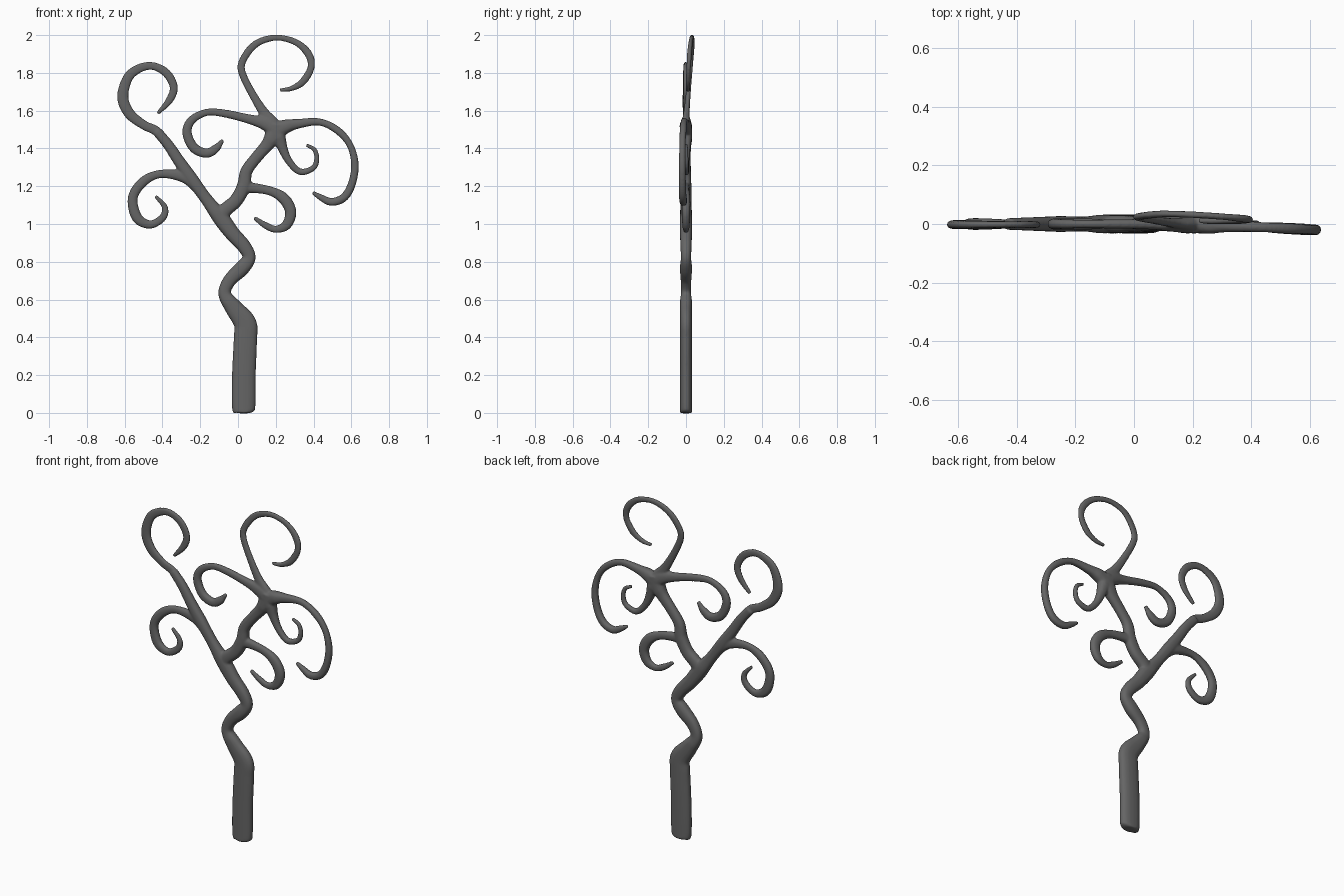
import bpy, bmesh
from math import cos, sin, pi, copysign
from mathutils import Vector

SIDES, STEPS = 20, 7


def catmull(p0, p1, p2, p3, t):
    return 0.5 * (2 * p1 + (p2 - p0) * t + (2 * p0 - 5 * p1 + 4 * p2 - p3) * t * t
                  + (3 * p1 - p0 - 3 * p2 + p3) * t ** 3)


def branch(name, pts, lean=lambda x, z: 0.0, flat=0.9):
    """Sweep a flattened round section along (x, z, half width) points; lean gives y."""
    P = [Vector(p) for p in pts]
    P = [2 * P[0] - P[1]] + P + [2 * P[-1] - P[-2]]
    path = [catmull(*P[i:i + 4], s / STEPS) for i in range(len(P) - 3) for s in range(STEPS)]
    path.append(P[-2])
    bm = bmesh.new()
    rings = []
    for i, (x, z, w) in enumerate(path):
        a, b = path[max(i - 1, 0)], path[min(i + 1, len(path) - 1)]
        t = Vector((b.x - a.x, 0, b.y - a.y)).normalized()
        n = Vector((t.z, 0, -t.x))
        d = min(0.032, max(flat * w, min(w, 0.011)))
        ring = []
        for k in range(SIDES):
            c, s = cos(2 * pi * k / SIDES), sin(2 * pi * k / SIDES)
            u = copysign(abs(c) ** 0.85, c) * w
            v = copysign(abs(s) ** 0.85, s) * d
            ring.append(bm.verts.new(Vector((x, lean(x, z) + v, z)) + n * u))
        rings.append(ring)
    for r, q in zip(rings, rings[1:]):
        for k in range(SIDES):
            j = (k + 1) % SIDES
            bm.faces.new((r[k], r[j], q[j], q[k]))
    bm.faces.new(rings[0][::-1])
    bm.faces.new(rings[-1])
    bmesh.ops.recalc_face_normals(bm, faces=bm.faces)
    me = bpy.data.meshes.new(name)
    bm.to_mesh(me)
    bm.free()
    ob = bpy.data.objects.new(name, me)
    bpy.context.collection.objects.link(ob)
    return ob


# trunk running on into the left limb
trunk = branch("curly_tree", [
    (.03, -.002, .028), (.03, .006, .05), (.03, .03, .062), (.031, .2, .063), (.039, .39, .062),
    (.037, .475, .06), (-.022, .555, .047), (-.07, .63, .034), (-.045, .7, .035),
    (.02, .765, .04), (.059, .82, .034), (.033, .88, .037), (-.03, .95, .04),
    (-.09, 1.03, .043), (-.17, 1.135, .032), (-.25, 1.245, .034), (-.31, 1.33, .031),
    (-.37, 1.42, .028), (-.43, 1.49, .025)], flat=0.8)

parts = [trunk]
parts.append(branch("upper_left_curl", [
    (-.37, 1.42, .027), (-.43, 1.49, .026), (-.50, 1.525, .025), (-.575, 1.585, .029),
    (-.61, 1.67, .03), (-.585, 1.77, .027), (-.53, 1.82, .024), (-.455, 1.837, .021),
    (-.38, 1.8, .023), (-.34, 1.725, .022), (-.363, 1.655, .02), (-.425, 1.585, .009)],
    lambda x, z: -.002, 0.52))
parts.append(branch("lower_left_curl", [
    (-.22, 1.2, .03), (-.29, 1.25, .03), (-.41, 1.265, .022), (-.50, 1.225, .026),
    (-.557, 1.14, .026), (-.535, 1.035, .028), (-.465, .997, .022), (-.398, 1.035, .02),
    (-.388, 1.09, .016), (-.437, 1.148, .009)], flat=0.72))
parts.append(branch("right_stem", [
    (-.1, 1.01, .035), (-.07, 1.07, .037), (-.01, 1.125, .036), (.03, 1.2, .036),
    (.045, 1.28, .032), (.1, 1.355, .031), (.16, 1.425, .036), (.2, 1.49, .055),
    (.205, 1.53, .04)], flat=0.8))
parts.append(branch("lower_right_curl", [
    (.015, 1.19, .04), (.07, 1.192, .028), (.17, 1.175, .024), (.242, 1.135, .03),
    (.279, 1.065, .03), (.257, .995, .026), (.2, .972, .019), (.145, .993, .018),
    (.086, 1.033, .01)], flat=0.75))
parts.append(branch("hub_left_curl", [
    (.21, 1.49, .045), (.15, 1.53, .038), (.06, 1.555, .025), (-.07, 1.585, .021),
    (-.165, 1.591, .019), (-.245, 1.55, .022), (-.27, 1.485, .025), (-.235, 1.405, .026),
    (-.168, 1.375, .025), (-.117, 1.4, .022), (-.08, 1.445, .009)], flat=0.75))
parts.append(branch("top_curl", [
    (.2, 1.5, .045), (.175, 1.54, .036), (.13, 1.6, .026), (.07, 1.7, .021), (.022, 1.8, .02),
    (.023, 1.86, .02), (.075, 1.937, .02), (.14, 1.975, .018), (.22, 1.986, .016),
    (.31, 1.96, .018), (.373, 1.9, .021), (.387, 1.83, .019), (.345, 1.755, .02),
    (.285, 1.718, .014), (.222, 1.708, .009)],
    lambda x, z: max(0, z - 1.55) * (.085 - .12 * max(0, x - .1)), 0.6))
parts.append(branch("right_curl", [
    (.2, 1.49, .045), (.25, 1.515, .038), (.315, 1.53, .026), (.43, 1.54, .019),
    (.525, 1.497, .02), (.592, 1.42, .018), (.619, 1.315, .02), (.602, 1.21, .021),
    (.56, 1.14, .022), (.495, 1.117, .021), (.44, 1.14, .017), (.395, 1.167, .009)],
    lambda x, z: -.05 * max(0, x - .22)))
parts.append(branch("small_curl", [
    (.2, 1.5, .045), (.22, 1.45, .034), (.237, 1.4, .026), (.265, 1.34, .02),
    (.31, 1.287, .018), (.35, 1.276, .017), (.402, 1.3, .015), (.417, 1.345, .014),
    (.405, 1.393, .012), (.362, 1.418, .009)]))

# fuse the branches into one softly blended cast piece
for ob in parts:
    ob.select_set(True)
bpy.context.view_layer.objects.active = trunk
bpy.ops.object.join()
rem = trunk.modifiers.new("fuse", 'REMESH')
rem.mode = 'VOXEL'
rem.voxel_size = 0.006
rem.use_smooth_shade = True
soft = trunk.modifiers.new("soften", 'SMOOTH')
soft.factor = 0.5
soft.iterations = 4
bpy.ops.object.shade_smooth()

# dark bark
bark = bpy.data.materials.new("dark_grey")
bark.diffuse_color = (0.13, 0.13, 0.13, 1)
trunk.data.materials.append(bark)
